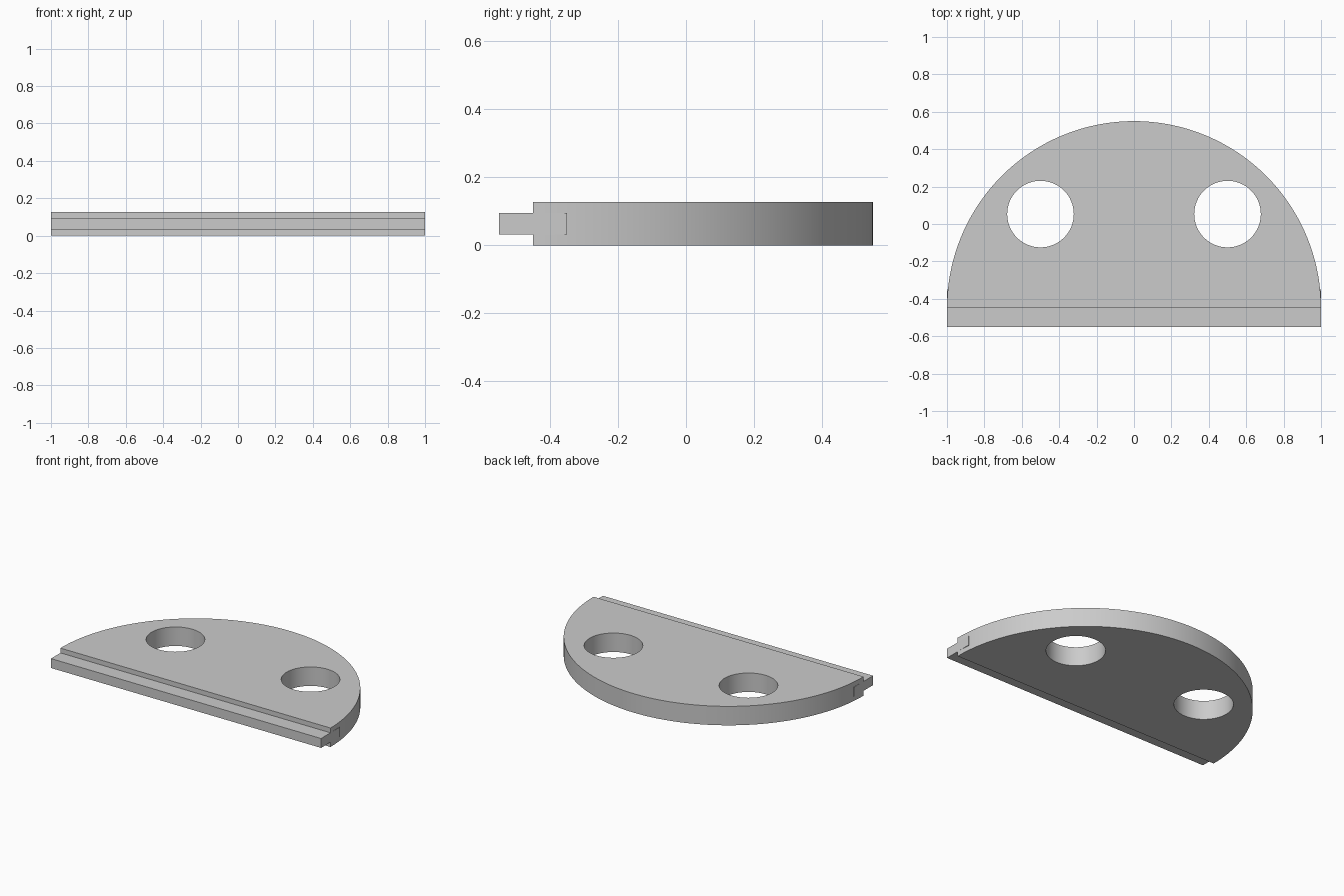
import bpy
import bmesh
from math import cos, sin, pi

cube = bpy.data.objects.get("Cube")
if cube:
    bpy.data.objects.remove(cube, do_unlink=True)

THICK = 0.127      # plate thickness
CHORD_Y = -0.45    # straight edge of the half disc

grey = bpy.data.materials.new("light_grey")
grey.use_nodes = True
colour = (0.6, 0.6, 0.6, 1)
grey.diffuse_color = colour
grey.node_tree.nodes["Principled BSDF"].inputs["Base Color"].default_value = colour


def arc(cx, cy, radius, sweep, count):
    return [(cx + radius * cos(sweep * i / count), cy + radius * sin(sweep * i / count))
            for i in range(count + 1)]


def add_loop(curve, points):
    spline = curve.splines.new("POLY")
    spline.points.add(len(points) - 1)
    for p, (x, y) in zip(spline.points, points):
        p.co = (x, y, 0, 1)
    spline.use_cyclic_u = True


# Half-disc plate with two round holes
curve = bpy.data.curves.new("half_disc_plate", "CURVE")
curve.dimensions = "2D"
curve.fill_mode = "BOTH"
curve.extrude = THICK / 2
add_loop(curve, arc(0, CHORD_Y, 1, pi, 96))
for side in (-1, 1):
    add_loop(curve, arc(side * 0.5, 0.053, 0.178, 2 * pi, 64)[:-1])
plate = bpy.data.objects.new("half_disc_plate", curve)
plate.location.z = THICK / 2
bpy.context.collection.objects.link(plate)
bpy.ops.object.select_all(action="DESELECT")
plate.select_set(True)
bpy.context.view_layer.objects.active = plate
bpy.ops.object.convert(target="MESH")
plate = bpy.context.object

# Weld caps to walls
bm = bmesh.new()
bm.from_mesh(plate.data)
bmesh.ops.remove_doubles(bm, verts=bm.verts, dist=0.0001)
bmesh.ops.recalc_face_normals(bm, faces=bm.faces)
bm.to_mesh(plate.data)
bm.free()
plate.data.materials.clear()
plate.data.materials.append(grey)
bpy.ops.object.shade_smooth_by_angle()

# Tongue bar along the straight edge, its ends just clear of the arc
bpy.ops.mesh.primitive_cube_add(size=1, location=(0, CHORD_Y, THICK / 2))
tongue = bpy.context.object
tongue.name = "edge_tongue"
tongue.scale = (2, 0.2, 0.063)
bpy.ops.object.transform_apply(location=False, rotation=False, scale=True)
tongue.data.materials.append(grey)
